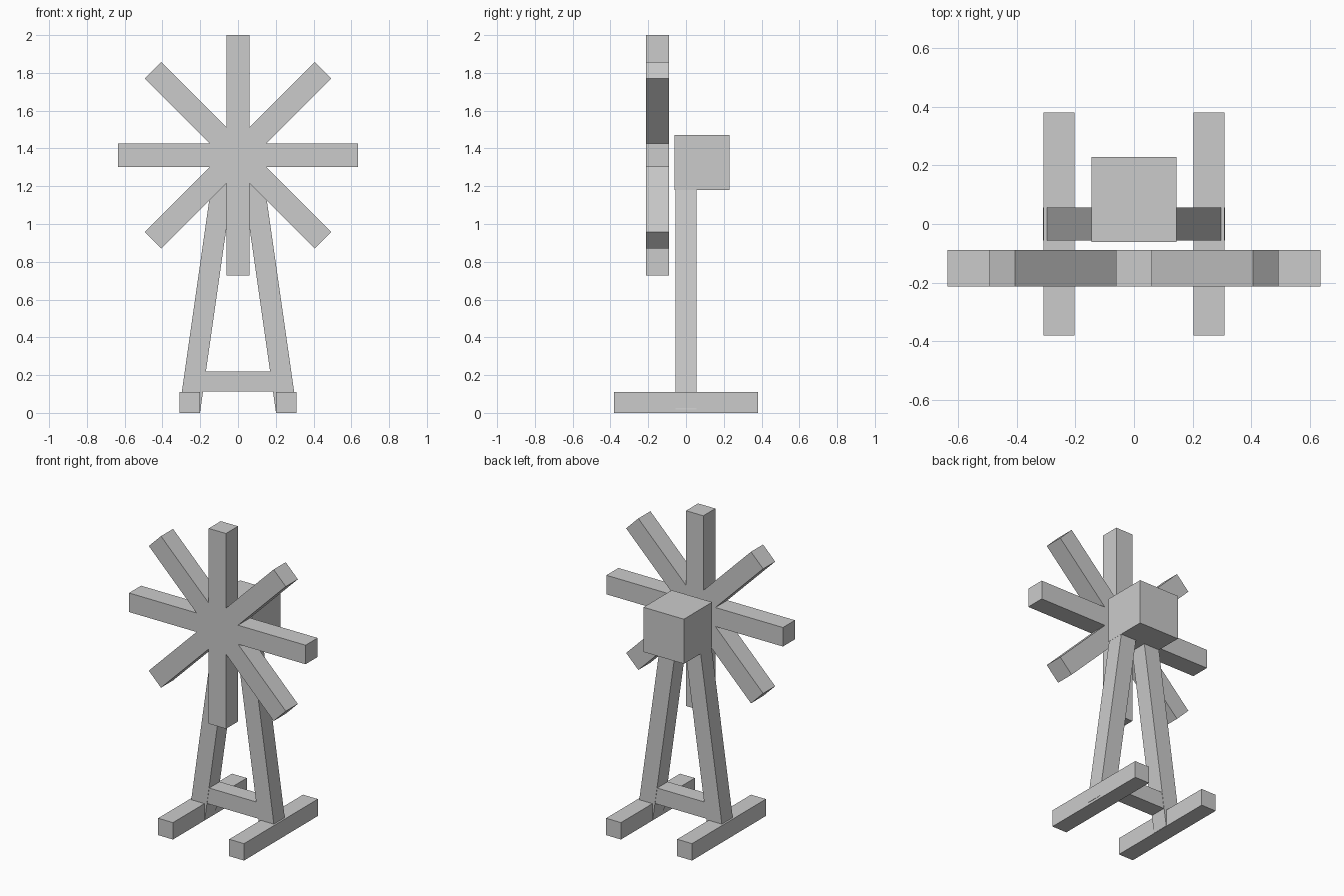
import bpy, bmesh
from math import sin, cos, tan, pi, atan, hypot
from mathutils import Matrix, Vector

if "Cube" in bpy.data.objects:
    bpy.data.objects.remove(bpy.data.objects["Cube"])


def box(name, center, size, tilt=0.0):
    bm = bmesh.new()
    bmesh.ops.create_cube(bm, size=1.0)
    m = (Matrix.Translation(center) @ Matrix.Rotation(tilt, 4, 'Y')
         @ Matrix.Diagonal((*size, 1.0)))
    bm.transform(m)
    return finish(name, bm)


def finish(name, bm):
    bmesh.ops.recalc_face_normals(bm, faces=bm.faces)
    me = bpy.data.meshes.new(name)
    bm.to_mesh(me)
    bm.free()
    ob = bpy.data.objects.new(name, me)
    bpy.context.collection.objects.link(ob)
    return ob


# wheel: eight-spoke star outline, extruded in depth
R, HW, CZ = 0.636, 0.062, 1.364
N, Y0, Y1 = 8, -0.213, -0.089
notch = HW / tan(pi / N)
bm = bmesh.new()
ring = []
for i in range(N):
    a = 2 * pi * i / N
    for u, v in ((R, -HW), (R, HW), (notch, HW)):
        ring.append(bm.verts.new((u * cos(a) - v * sin(a), Y0,
                                  CZ + u * sin(a) + v * cos(a))))
face = bm.faces.new(ring)
ext = bmesh.ops.extrude_face_region(bm, geom=[face], use_keep_orig=True)
bmesh.ops.translate(bm, vec=(0, Y1 - Y0, 0),
                    verts=[g for g in ext['geom'] if isinstance(g, bmesh.types.BMVert)])
finish("spoke_wheel", bm)

# hub block behind the wheel
box("hub_block", (0, 0.084, 1.325), (0.291, 0.291, 0.291))

# feet and inward-leaning legs
LEAN, TOP = atan(0.143), 1.3
for s, side in ((-1, "left"), (1, "right")):
    box(f"foot_{side}", (s * 0.256, 0, 0.055), (0.107, 0.76, 0.11))
    bottom = Vector((s * 0.256, 0, 0.009))
    axis = Vector((-s * sin(LEAN), 0, cos(LEAN)))
    length = TOP - 0.01
    box(f"leg_{side}", bottom + axis * length / 2, (0.111, 0.112, length), -s * LEAN)

# crossbar between the legs
box("crossbar", (0, 0, 0.167), (0.4, 0.108, 0.105))
